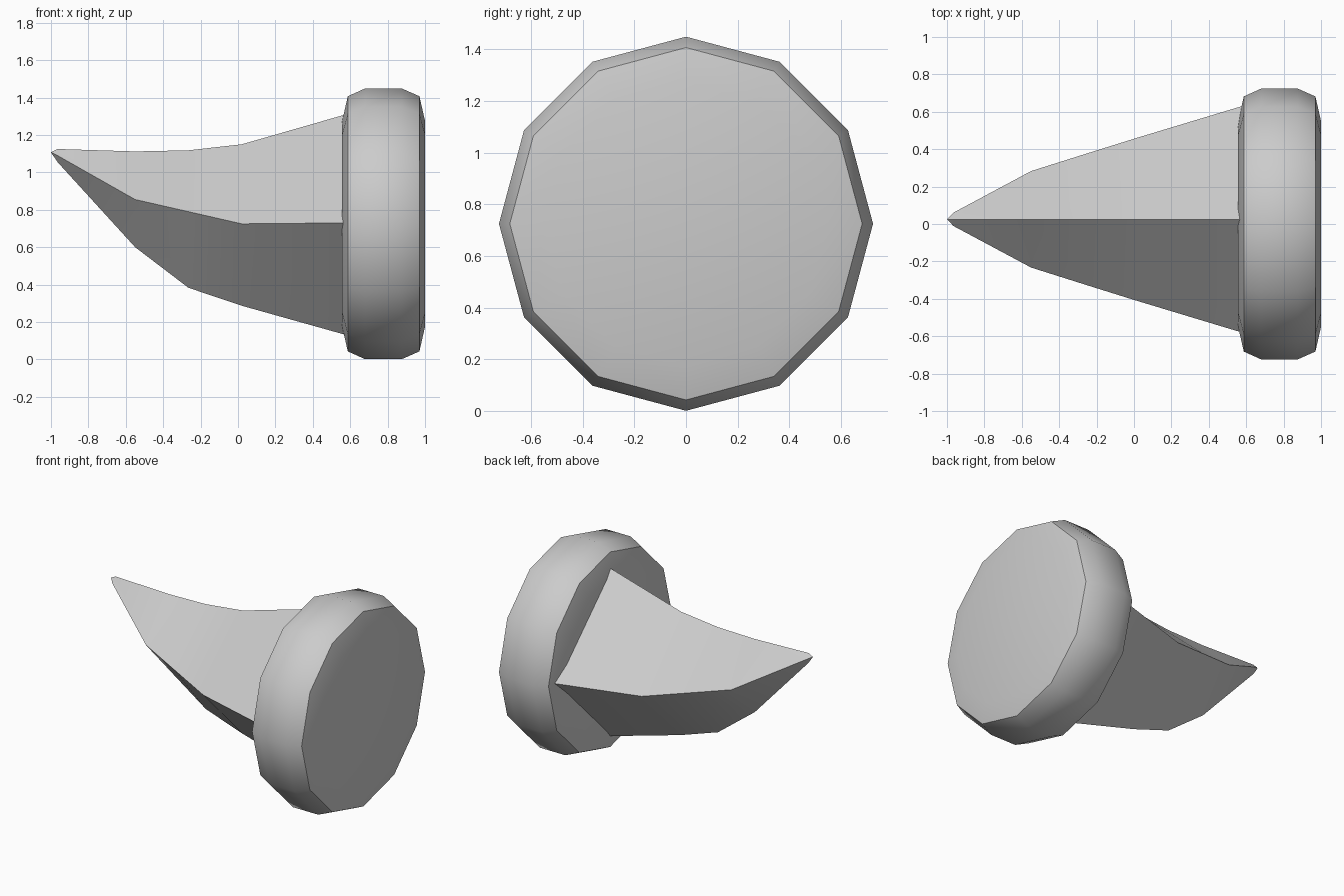
import bpy, bmesh, math

if "Cube" in bpy.data.objects:
    bpy.data.objects.remove(bpy.data.objects["Cube"])


def loft(name, rings, tip=None):
    """Skin a list of closed rings, capping the start and the end (or ending in a point)."""
    bm = bmesh.new()
    loops = [[bm.verts.new(p) for p in ring] for ring in rings]
    n = len(loops[0])
    for a, b in zip(loops, loops[1:]):
        for i in range(n):
            j = (i + 1) % n
            bm.faces.new((a[i], a[j], b[j], b[i]))
    bm.faces.new(loops[0])
    if tip:
        t = bm.verts.new(tip)
        for i in range(n):
            bm.faces.new((loops[-1][i], loops[-1][(i + 1) % n], t))
    else:
        bm.faces.new(loops[-1])
    bmesh.ops.recalc_face_normals(bm, faces=bm.faces)
    mesh = bpy.data.meshes.new(name)
    bm.to_mesh(mesh)
    bm.free()
    obj = bpy.data.objects.new(name, mesh)
    bpy.context.collection.objects.link(obj)
    bpy.ops.object.select_all(action='DESELECT')
    obj.select_set(True)
    bpy.context.view_layer.objects.active = obj
    bpy.ops.object.shade_smooth_by_angle(angle=math.radians(35))
    return obj


# Twelve-sided collar: (x, radius) profile around the x axis
CENTRE_Z = 0.725
profile = [(0.557, 0.55), (0.587, 0.682), (0.68, 0.724),
           (0.875, 0.724), (0.97, 0.682), (1.0, 0.55)]
loft("collar", [[(x, r * math.sin(k * math.pi / 6), CENTRE_Z + r * math.cos(k * math.pi / 6))
                 for k in range(12)] for x, r in profile])

# Curved four-sided horn: (x, top z, side z, bottom z, half width)
HORN_Y = 0.025
sections = [(0.58, 1.311, 0.73, 0.13, 0.606),
            (0.02, 1.15, 0.725, 0.287, 0.437),
            (-0.265, 1.118, 0.79, 0.383, 0.348),
            (-0.55, 1.112, 0.855, 0.60, 0.258),
            (-0.965, 1.125, 1.09, 1.055, 0.036)]
loft("horn", [[(x, HORN_Y, top), (x, HORN_Y + w, side), (x, HORN_Y, bottom), (x, HORN_Y - w, side)]
              for x, top, side, bottom, w in sections], tip=(-1.0, HORN_Y, 1.107))
